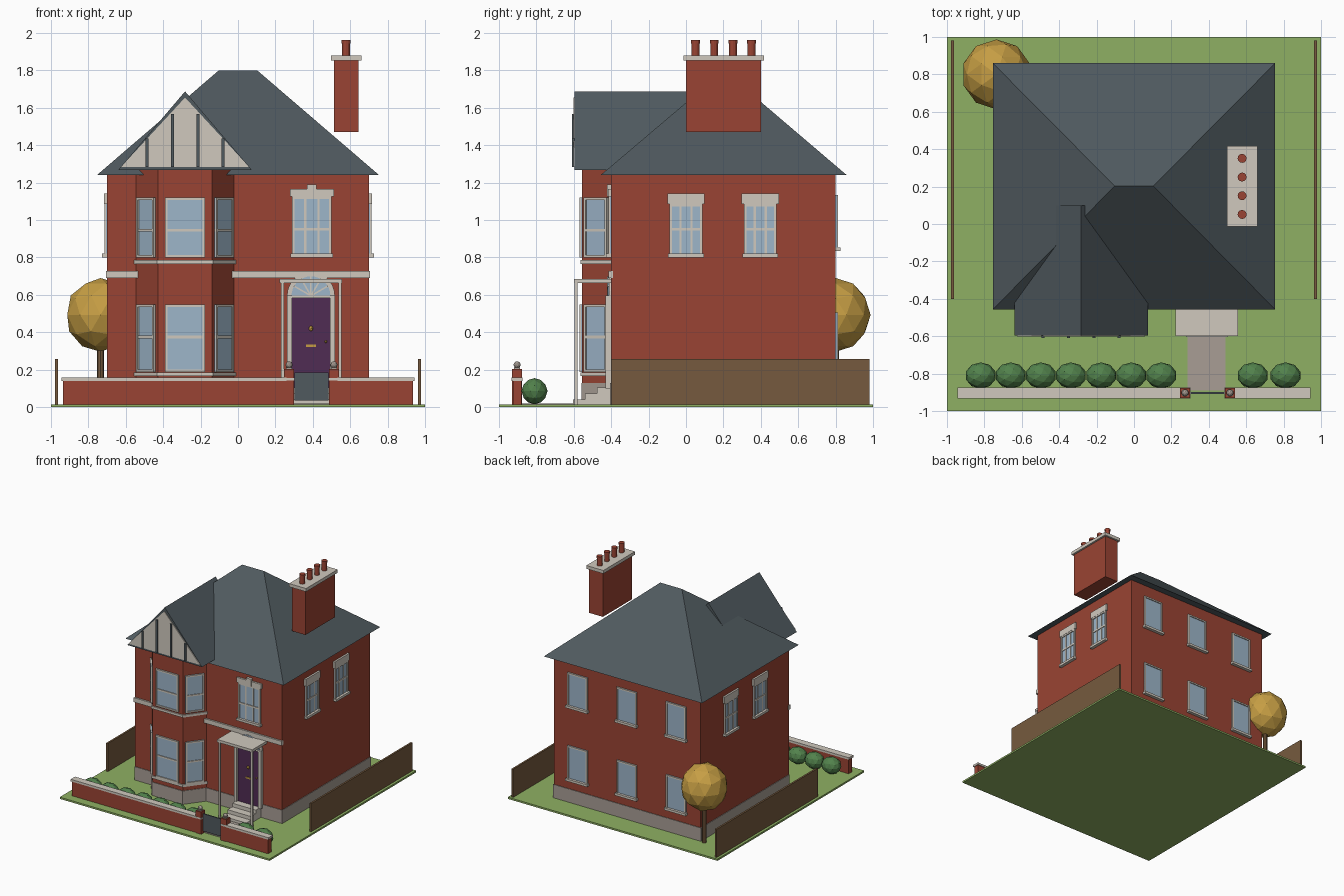
import bpy, bmesh
from math import sin, cos, pi, radians
from mathutils import Matrix, Vector

cube = bpy.data.objects.get("Cube")
if cube:
    bpy.data.objects.remove(cube, do_unlink=True)


def material(name, r, g, b):
    lin = [((c / 255 + 0.055) / 1.055) ** 2.4 for c in (r, g, b)]
    m = bpy.data.materials.new(name)
    m.use_nodes = True
    m.diffuse_color = (*lin, 1)
    m.node_tree.nodes["Principled BSDF"].inputs["Base Color"].default_value = (*lin, 1)
    return m


BRICK = material("red brick", 154, 68, 51)
CREAM = material("cream stone", 208, 201, 190)
STONE = material("grey stone", 168, 158, 149)
SLATE = material("roof slate", 80, 90, 95)
GLASS = material("window glass", 158, 182, 202)
PURPLE = material("door purple", 80, 44, 84)
GRASS = material("lawn green", 143, 176, 99)
HEDGE = material("hedge green", 82, 130, 76)
GOLD = material("autumn gold", 198, 158, 68)
BROWN = material("fence brown", 118, 90, 62)


def finish(name, bm, mats):
    bmesh.ops.recalc_face_normals(bm, faces=bm.faces)
    me = bpy.data.meshes.new(name)
    bm.to_mesh(me)
    bm.free()
    for m in mats:
        me.materials.append(m)
    ob = bpy.data.objects.new(name, me)
    bpy.context.collection.objects.link(ob)
    return ob


def boxes(name, parts, place=Matrix()):
    """Join boxes given as (material, x0, x1, y0, y1, z0, z1)."""
    bm = bmesh.new()
    mats = []
    for mat, x0, x1, y0, y1, z0, z1 in parts:
        if mat not in mats:
            mats.append(mat)
        m = Matrix.Translation(((x0 + x1) / 2, (y0 + y1) / 2, (z0 + z1) / 2)) \
            @ Matrix.Diagonal((x1 - x0, y1 - y0, z1 - z0, 1))
        new = bmesh.ops.create_cube(bm, size=1, matrix=place @ m)["verts"]
        for f in {f for v in new for f in v.link_faces}:
            f.material_index = mats.index(mat)
    return finish(name, bm, mats)


def box(name, mat, *dims):
    return boxes(name, [(mat, *dims)])


def prism(name, mat, pts, a, b, axis="z"):
    """Extrude a profile from a to b along z (xy profile) or y (xz profile)."""
    bm = bmesh.new()
    at = (lambda p, h: (p[0], p[1], h)) if axis == "z" else (lambda p, h: (p[0], h, p[1]))
    face = bm.faces.new([bm.verts.new(at(p, a)) for p in pts])
    new = bmesh.ops.extrude_face_region(bm, geom=[face])["geom"]
    shift = Vector(at((0, 0), b - a))
    bmesh.ops.translate(bm, verts=[v for v in new if isinstance(v, bmesh.types.BMVert)], vec=shift)
    return finish(name, bm, [mat])


def cylinder(name, mat, r, x, y, z0, z1, sides=12):
    bm = bmesh.new()
    bmesh.ops.create_cone(bm, cap_ends=True, segments=sides, radius1=r, radius2=r, depth=z1 - z0,
                          matrix=Matrix.Translation((x, y, (z0 + z1) / 2)))
    return finish(name, bm, [mat])


def ball(name, mat, loc, size):
    bm = bmesh.new()
    bmesh.ops.create_icosphere(bm, subdivisions=2, radius=1,
                               matrix=Matrix.Translation(loc) @ Matrix.Diagonal((*size, 1)))
    return finish(name, bm, [mat])


def window(name, x, y, angle, w, z0, z1, transom=None, bars=(), lintel=0, keystone=False, sill=True):
    """Framed window on a wall; the angle turns it from facing the front."""
    h, t = w / 2, 0.013
    parts = [(GLASS, -h, h, -0.006, 0.01, z0, z1),
             (CREAM, -h, -h + t, -0.014, 0.01, z0, z1),
             (CREAM, h - t, h, -0.014, 0.01, z0, z1),
             (CREAM, -h, h, -0.014, 0.01, z1 - t, z1),
             (CREAM, -h, h, -0.014, 0.01, z0, z0 + t)]
    if transom:
        parts.append((CREAM, -h, h, -0.012, 0.01, transom - 0.007, transom + 0.007))
    for u in bars:
        parts.append((CREAM, u - 0.006, u + 0.006, -0.01, 0.01, z0, z1))
    if sill:
        parts.append((CREAM, -h - 0.008, h + 0.008, -0.027, 0.01, z0 - 0.006, z0 + 0.014))
    if lintel:
        parts.append((CREAM, -h - 0.012, h + 0.012, -0.016, 0.01, z1, z1 + lintel))
    if keystone:
        parts.append((CREAM, -0.025, 0.025, -0.022, 0.01, z1, z1 + lintel + 0.022))
    boxes(name, parts, Matrix.Translation((x, y, 0)) @ Matrix.Rotation(radians(angle), 4, "Z"))


# Ground and path
G = 0.015
box("lawn", GRASS, -1, 1, -1, 1, 0, G)
box("path", STONE, 0.285, 0.49, -0.89, -0.59, G, 0.02)

# House body
box("house_walls", BRICK, -0.7, 0.7, -0.4, 0.8, G, 1.25)
box("house_plinth", STONE, -0.705, 0.705, -0.405, 0.805, G, 0.13)
for side, x0, x1 in (("right", -0.705, -0.53), ("left", -0.035, 0.705)):
    box("string_course_" + side, CREAM, x0, x1, -0.415, -0.39, 0.69, 0.728)

# Hipped main roof
bm = bmesh.new()
eave = [bm.verts.new(p) for p in ((-0.755, -0.457, 1.24), (0.755, -0.457, 1.24),
                                  (0.755, 0.86, 1.24), (-0.755, 0.86, 1.24))]
ridge = [bm.verts.new((x, 0.203, 1.8)) for x in (-0.103, 0.103)]
a, b, c, d = eave
for f in ([a, b, ridge[1], ridge[0]], [b, c, ridge[1]], [c, d, ridge[0], ridge[1]],
          [d, a, ridge[0]], eave):
    bm.faces.new(f)
finish("main_roof", bm, [SLATE])

# Two-storey bay
C = -0.283


def bay_outline(g):
    return [(C - 0.262 - g, -0.38), (C - 0.262 - g, -0.4), (C - 0.145 - g / 2, -0.555 - g),
            (C + 0.145 + g / 2, -0.555 - g), (C + 0.262 + g, -0.4), (C + 0.262 + g, -0.38)]


prism("bay_walls", BRICK, bay_outline(0), G, 1.272)
prism("bay_plinth", STONE, bay_outline(0.005), G, 0.13)
for name, z in (("lower", 0.165), ("upper", 0.765)):
    prism("bay_band_" + name, CREAM, bay_outline(0.01), z, z + 0.021)
for level, z0, z1, mid in (("lower", 0.188, 0.548, 0.375), ("upper", 0.8, 1.12, 0.945)):
    window("bay_window_" + level, C, -0.555, 0, 0.215, z0, z1, mid, sill=False)
    for s in (-1, 1):
        window("bay_side_window_" + level, C + s * 0.2035, -0.4775, s * 53, 0.155, z0, z1, mid, sill=False)

# Gable over the bay
prism("bay_gable_roof", SLATE, [(C - 0.357, 1.268), (C + 0.357, 1.268), (C, 1.688)], -0.595, 0.1, "y")
prism("gable_panel", CREAM, [(C - 0.342, 1.285), (C + 0.342, 1.285), (C, 1.655)], -0.601, -0.59, "y")
for s in (-1, 1):
    for u, top in ((0.068, 1.567), (0.204, 1.435)):
        x = C + s * u
        box("gable_timber", SLATE, x - 0.008, x + 0.008, -0.61, -0.595, 1.285, top)

# Wall windows
window("window_over_door", 0.395, -0.4, 0, 0.21, 0.806, 1.125, 0.95, (-0.035, 0.035), 0.042, True)
for side, s in (("left", 1), ("right", -1)):
    for y in (0.0, 0.397):
        window("side_window_" + side, s * 0.7, y, s * 90, 0.175, 0.806, 1.085, 0.95, (-0.03, 0.03), 0.058)
for x in (-0.47, 0, 0.47):
    for z in (0.21, 0.84):
        window("back_window", x, 0.8, 180, 0.19, z, z + 0.295)

# Front door with fanlight
D, SPRING = 0.39, 0.595


def half_disc(r):
    return [(D + r * cos(pi * i / 16), SPRING + r * sin(pi * i / 16)) for i in range(17)]


box("front_door", PURPLE, D - 0.102, D + 0.102, -0.414, -0.39, 0.1, 0.585)
box("door_head", CREAM, D - 0.128, D + 0.128, -0.425, -0.39, 0.583, SPRING + 0.003)
for s in (-1, 1):
    x = D + s * 0.115
    box("door_pilaster", CREAM, x - 0.014, x + 0.014, -0.43, -0.39, 0.1, SPRING + 0.003)
prism("fanlight_arch", CREAM, half_disc(0.128), -0.412, -0.39, "y")
prism("fanlight_glass", GLASS, half_disc(0.104), -0.418, -0.39, "y")
for angle in (-60, -30, 0, 30, 60):
    boxes("fanlight_bar", [(CREAM, -0.004, 0.004, -0.422, -0.41, 0, 0.104)],
          Matrix.Translation((D, 0, SPRING)) @ Matrix.Rotation(radians(angle), 4, "Y"))
box("letterbox", GOLD, D - 0.026, D + 0.026, -0.42, -0.41, 0.322, 0.335)
ball("door_knocker", GOLD, (D, -0.42, 0.42), (0.011, 0.011, 0.014))
ball("door_knob", GOLD, (D + 0.08, -0.42, 0.35), (0.007, 0.009, 0.007))

# Porch and steps
box("porch_canopy", CREAM, 0.222, 0.556, -0.6, -0.39, 0.663, 0.686)
for x in (0.231, 0.538):
    box("porch_post", CREAM, x, x + 0.016, -0.597, -0.581, G, 0.665)
for i in range(3):
    box("step", CREAM, 0.278, 0.502, -0.605 + i * 0.065, -0.39, G, 0.042 + i * 0.031)

# Chimney
box("chimney_stack", BRICK, 0.513, 0.643, 0, 0.4, 1.47, 1.855)
box("chimney_cap", CREAM, 0.497, 0.659, -0.014, 0.416, 1.852, 1.88)
for i in range(4):
    y = 0.051 + i * 0.1
    cylinder("chimney_pot", BRICK, 0.021, 0.578, y, 1.88, 1.95)
    cylinder("chimney_pot_rim", BRICK, 0.024, 0.578, y, 1.945, 1.962)

# Front wall, gate piers and gate
for side, x0, x1 in (("right", -0.935, 0.25), ("left", 0.54, 0.935)):
    box("garden_wall_" + side, BRICK, x0, x1, -0.925, -0.88, G, 0.142)
    box("wall_coping_" + side, CREAM, x0 - 0.008, x1 + 0.008, -0.932, -0.873, 0.14, 0.158)
for x in (0.273, 0.513):
    box("gate_pier", BRICK, x - 0.027, x + 0.027, -0.93, -0.876, G, 0.205)
    box("pier_band", CREAM, x - 0.029, x + 0.029, -0.932, -0.874, 0.142, 0.156)
    box("pier_cap", STONE, x - 0.016, x + 0.016, -0.919, -0.887, 0.204, 0.213)
    ball("pier_ball", STONE, (x, -0.903, 0.226), (0.019, 0.019, 0.019))
box("gate", SLATE, 0.302, 0.484, -0.908, -0.898, 0.035, 0.185)

# Side fences
for side, s in (("left", 1), ("right", -1)):
    box("fence_" + side, BROWN, s * 0.97 - 0.008, s * 0.97 + 0.008, -0.4, 0.98, G, 0.258)

# Planting
for x in [-0.82 + i * 0.161 for i in range(7)] + [0.635, 0.81]:
    ball("hedge_bush", HEDGE, (x, -0.81, 0.085), (0.083, 0.07, 0.07))
cylinder("tree_trunk", BROWN, 0.019, -0.735, 0.8, G, 0.36, 8)
ball("tree_crown", GOLD, (-0.735, 0.8, 0.493), (0.187, 0.187, 0.197))
